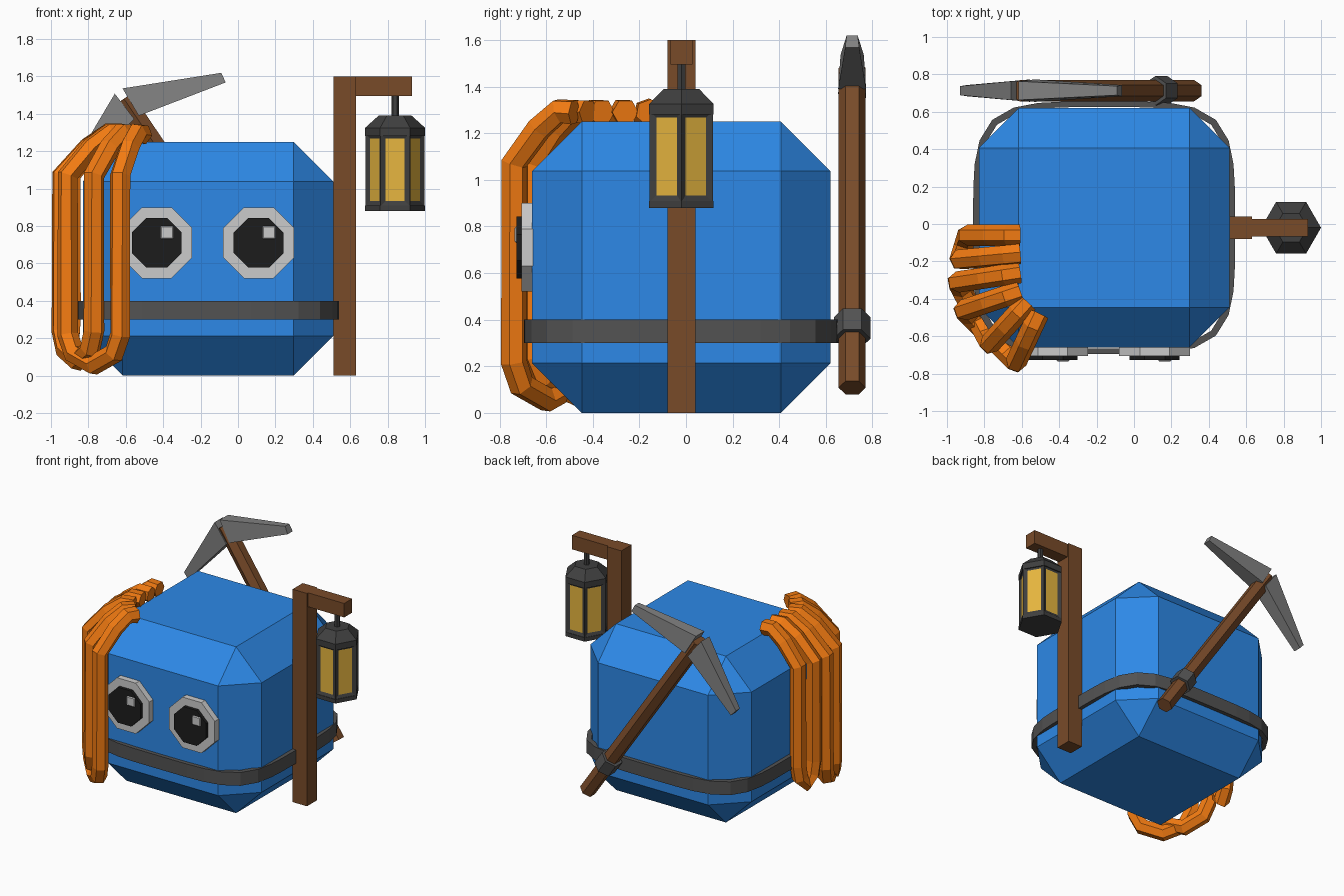
import bpy, bmesh, math
from mathutils import Vector as V

if "Cube" in bpy.data.objects:
    bpy.data.objects.remove(bpy.data.objects["Cube"])


def mat(name, *rgb):
    m = bpy.data.materials.new(name)
    m.diffuse_color = (*rgb, 1)
    m.use_nodes = True
    m.node_tree.nodes["Principled BSDF"].inputs["Base Color"].default_value = m.diffuse_color
    return m


BLUE = mat("blue", 0.026, 0.25, 0.80)
ORANGE = mat("orange", 0.90, 0.20, 0.006)
WOOD = mat("wood", 0.19, 0.07, 0.022)
DARK = mat("dark_metal", 0.05, 0.05, 0.05)
STRAP = mat("strap", 0.085, 0.085, 0.085)
STEEL = mat("steel", 0.22, 0.22, 0.22)
WHITE = mat("white", 0.75, 0.75, 0.75)
BLACK = mat("black", 0.012, 0.012, 0.012)
GLASS = mat("glass", 0.80, 0.47, 0.05)


def finish(name, bm, *mats):
    bmesh.ops.recalc_face_normals(bm, faces=bm.faces)
    me = bpy.data.meshes.new(name)
    bm.to_mesh(me)
    bm.free()
    for m in mats:
        me.materials.append(m)
    ob = bpy.data.objects.new(name, me)
    bpy.context.collection.objects.link(ob)
    return ob


def box(name, lo, hi, m, bevel=0):
    lo, hi = V(lo), V(hi)
    bm = bmesh.new()
    bmesh.ops.create_cube(bm, size=1)
    for v in bm.verts:
        v.co = (lo + hi) / 2 + v.co * (hi - lo)
    if bevel:
        bmesh.ops.bevel(bm, geom=bm.edges[:], offset=bevel, segments=1, affect='EDGES')
    return finish(name, bm, m)


def bridge(bm, rings, closed=False):
    n = len(rings[0])
    for a, b in zip(rings, rings[1:] + (rings[:1] if closed else [])):
        for i in range(n):
            bm.faces.new((a[i], a[(i + 1) % n], b[(i + 1) % n], b[i]))
    if not closed:
        bm.faces.new(rings[0])
        bm.faces.new(rings[-1])


def prism_bm(stations, n, u, phase=0):
    """Straight n-sided solid through (centre, radius) stations; u is the zero-angle direction."""
    u = V(u)
    w = (V(stations[-1][0]) - V(stations[0][0])).normalized().cross(u)
    ang = [phase + math.tau * i / n for i in range(n)]
    bm = bmesh.new()
    bridge(bm, [[bm.verts.new(V(p) + r * (math.cos(a) * u + math.sin(a) * w)) for a in ang]
                for p, r in stations])
    return bm


def prism(name, stations, n, u, m, phase=0):
    return finish(name, prism_bm(stations, n, u, phase), m)


# Chamfered block body
box("body", (-0.83, -0.66, 0), (0.51, 0.62, 1.25), BLUE, 0.213)

# Belt: rounded-square band
bm = bmesh.new()
rings = []
for i in range(40):
    a = math.tau * i / 40
    c, s = math.cos(a), math.sin(a)
    k = (abs(c) ** 4.4 + abs(s) ** 4.4) ** (-1 / 4.4)
    rings.append([bm.verts.new((-0.16 + (0.70 - d) * k * c, -0.02 + (0.675 - d) * k * s, z))
                  for d, z in ((0, 0.3), (0, 0.4), (0.03, 0.4), (0.03, 0.3))])
bridge(bm, rings, closed=True)
finish("belt", bm, STRAP)

# Eyes: octagonal rim, pupil and square glint
R8 = 1 / math.cos(math.pi / 8)
for side, x in (("left", -0.435), ("right", 0.11)):
    def disc(part, r, y0, y1, m, z):
        prism(f"{side}_{part}", [((x, y0, z), r * R8), ((x, y1, z), r * R8)],
              8, (1, 0, 0), m, math.pi / 8)
    disc("eye_white", 0.19, -0.64, -0.705, WHITE, 0.71)
    disc("pupil", 0.133, -0.69, -0.728, BLACK, 0.71)
    box(f"{side}_eye_glint", (x + 0.02, -0.735, 0.73), (x + 0.09, -0.70, 0.80), WHITE, 0.006)

# Lamp post and arm
box("lamp_post", (0.51, -0.08, 0), (0.63, 0.04, 1.6), WOOD)
box("lamp_arm", (0.62, -0.067, 1.495), (0.93, 0.027, 1.6), WOOD)

# Hexagonal lantern with recessed panes
LX, LY = 0.84, -0.02


def lantern(name, *zr):
    return prism_bm([((LX, LY, z), r) for z, r in zr], 6, (1, 0, 0))


finish("lantern_base", lantern("base", (0.88, 0.16), (0.91, 0.16)), DARK)
finish("lantern_roof", lantern("roof", (1.28, 0.16), (1.325, 0.16), (1.39, 0.088)), DARK)
bm = lantern("frame", (0.905, 0.158), (1.295, 0.158))
bm.normal_update()
bmesh.ops.recalc_face_normals(bm, faces=bm.faces)
panes = [f for f in bm.faces if abs(f.normal.z) < 0.5]
bmesh.ops.inset_individual(bm, faces=panes, thickness=0.028, depth=-0.012, use_even_offset=True)
for f in panes:
    f.material_index = 1
finish("lantern_frame", bm, DARK, GLASS)
finish("lantern_hook", lantern("hook", (1.37, 0.02), (1.51, 0.02)), DARK)

# Pickaxe on the back: handle, clamp, mirrored head
PY = 0.713
foot, tip = V((0.32, PY, 0.108)), V((-0.61, PY, 1.48))
axis = (tip - foot).normalized()
across = V((axis.z, 0, -axis.x))
prism("pickaxe_handle", [(foot, 0.058), (tip, 0.058)], 6, (0, 1, 0), WOOD)
mid = foot + axis * 0.31
prism("pickaxe_clamp", [(mid - axis * 0.055, 0.079), (mid + axis * 0.055, 0.079)],
      6, (0, 1, 0), STRAP)
for side, sg in (("right", 1), ("left", -1)):
    bm = bmesh.new()
    bridge(bm, [[bm.verts.new(tip + axis * d + across * p * sg + V((0, y * s, 0)))
                 for d, p, y in ((0.05, 0.025, 0.05), (-0.177, 0.508, 0.024),
                                 (-0.233, 0.50, 0.03), (-0.12, 0.015, 0.06))]
                for s in (-1, 1)])
    finish(f"pickaxe_{side}_blade", bm, STEEL)

# Rope loops over the left shoulder: (outer x, y) and (inner x, y) of each strand
strands = [((-0.89, -0.06), (-0.61, -0.06)), ((-0.93, -0.19), (-0.61, -0.16)),
           ((-0.943, -0.31), (-0.61, -0.26)), ((-0.91, -0.46), (-0.61, -0.36)),
           ((-0.77, -0.64), (-0.57, -0.42)), ((-0.63, -0.738), (-0.51, -0.48))]


def mix(a, b, t, z):
    return (a[0] + (b[0] - a[0]) * t, a[1] + (b[1] - a[1]) * t, z)


def drape(s):
    o, i = s
    return [mix(o, i, 1, 1.29), mix(o, i, 0.75, 1.295), mix(o, i, 0.42, 1.22), mix(o, i, 0, 1.07)]


for k, (a, b, low) in enumerate(((0, 1, 0.17), (2, 4, 0.08), (3, 5, 0.058))):
    A, B = strands[a], strands[b]
    bend = [mix(A[0], B[0], t, low + h) for t, h in
            ((0, 0.16), (0.12, 0.06), (0.5, 0), (0.88, 0.06), (1, 0.16))]
    pts = drape(A) + bend + drape(B)[::-1]
    cu = bpy.data.curves.new("rope", 'CURVE')
    cu.dimensions = '3D'
    cu.bevel_depth, cu.bevel_resolution, cu.use_fill_caps = 0.057, 1, True
    sp = cu.splines.new('POLY')
    sp.points.add(len(pts) - 1)
    for q, p in zip(sp.points, pts):
        q.co = (*p, 1)
    sp.use_smooth = False
    cu.materials.append(ORANGE)
    ob = bpy.data.objects.new(f"rope_loop_{k + 1}", cu)
    bpy.context.collection.objects.link(ob)
    bpy.ops.object.select_all(action='DESELECT')
    ob.select_set(True)
    bpy.context.view_layer.objects.active = ob
    bpy.ops.object.convert(target='MESH')
